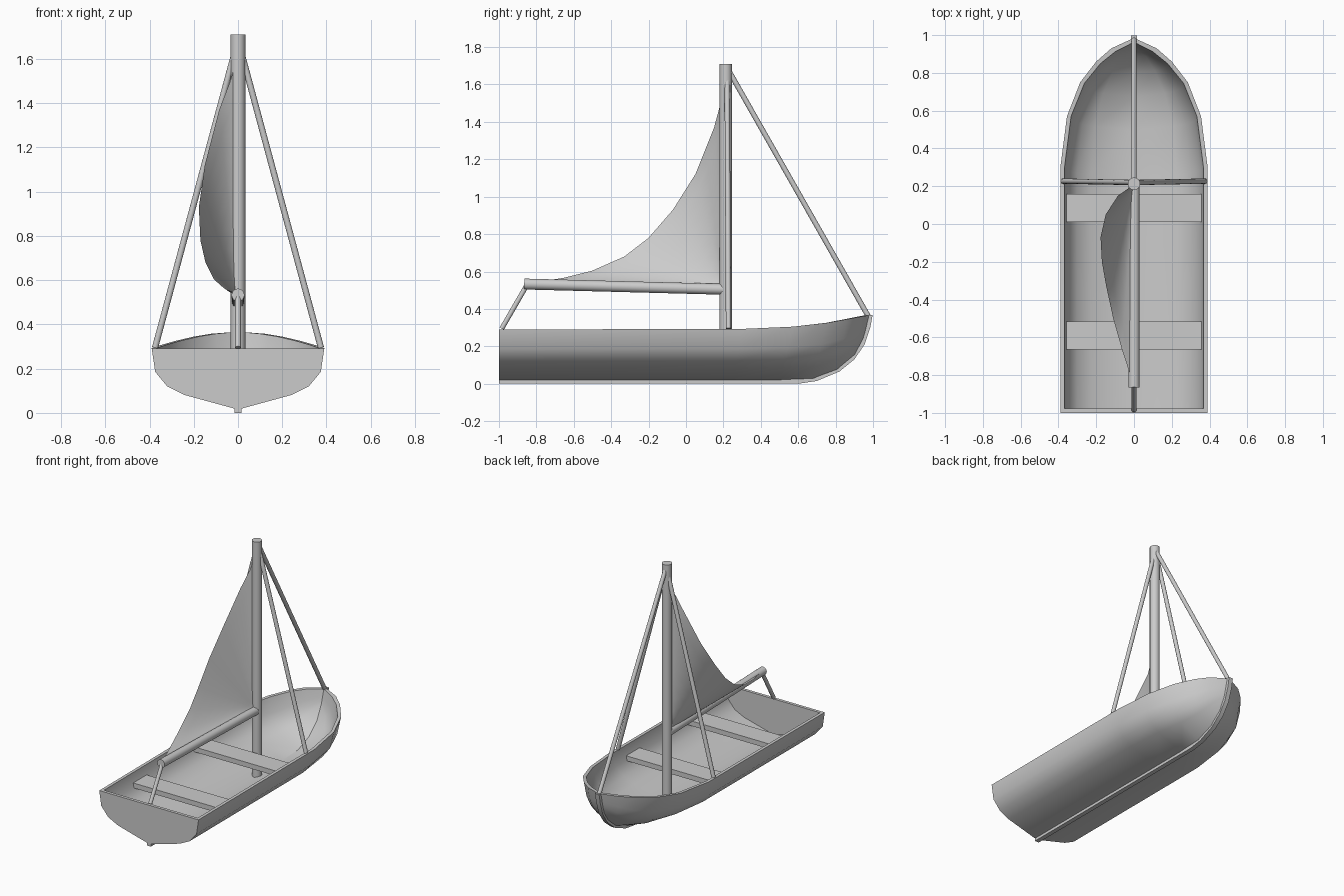
import bpy, bmesh, math
from mathutils import Vector

cube = bpy.data.objects.get("Cube")
if cube:
    bpy.data.objects.remove(cube, do_unlink=True)

grey = bpy.data.materials.new("plain grey")
grey.use_nodes = True
GREY = (0.6, 0.6, 0.6, 1)
grey.diffuse_color = GREY
grey.node_tree.nodes["Principled BSDF"].inputs["Base Color"].default_value = GREY


def finish(name, bm, angle=40, recalc=True):
    bmesh.ops.remove_doubles(bm, verts=bm.verts, dist=0.0005)
    if recalc:
        bmesh.ops.recalc_face_normals(bm, faces=bm.faces)
    mesh = bpy.data.meshes.new(name)
    bm.to_mesh(mesh)
    bm.free()
    mesh.materials.append(grey)
    obj = bpy.data.objects.new(name, mesh)
    bpy.context.collection.objects.link(obj)
    bpy.ops.object.select_all(action='DESELECT')
    obj.select_set(True)
    bpy.context.view_layer.objects.active = obj
    bpy.ops.object.shade_smooth_by_angle(angle=math.radians(angle))
    return obj


def rod(name, start, end, radius, sides=16):
    a, b = Vector(start), Vector(end)
    bm = bmesh.new()
    bmesh.ops.create_cone(bm, cap_ends=True, segments=sides, radius1=radius,
                          radius2=radius, depth=(b - a).length)
    turn = (b - a).to_track_quat('Z', 'Y')
    bmesh.ops.rotate(bm, verts=bm.verts, matrix=turn.to_matrix())
    bmesh.ops.translate(bm, verts=bm.verts, vec=(a + b) / 2)
    return finish(name, bm)


# Hull: half section (width and height fractions) lofted along stations of
# half width, rim y, rim z, keel y, keel z
SECTION = [(0, 0), (0.62, 0.24), (0.82, 0.38), (0.96, 0.62), (1, 1)]
STATIONS = [(0.39, -1, 0.29, -1, 0.015), (0.39, 0.3, 0.293, 0.25, 0.015),
            (0.355, 0.57, 0.305, 0.5, 0.015), (0.285, 0.75, 0.325, 0.68, 0.022),
            (0.2, 0.86, 0.345, 0.81, 0.07), (0.12, 0.93, 0.358, 0.9, 0.145),
            (0, 0.985, 0.367, 0.95, 0.22)]
WALL = 0.022


def hull_rings(bm, wall):
    rings = []
    for i, (w, ys, zs, yk, zk) in enumerate(STATIONS):
        w = max(w - wall, 0)
        shift = wall if i == 0 else -wall * max(0, i - 2) / 4
        zk += wall
        half = [(w * u, ys * v + yk * (1 - v) + shift, zk + (zs - zk) * v)
                for u, v in SECTION]
        pts = [(-x, y, z) for x, y, z in half[:0:-1]] + half
        rings.append([bm.verts.new(p) for p in pts])
    for r, s in zip(rings, rings[1:]):
        for k in range(len(r) - 1):
            bm.faces.new((r[k], r[k + 1], s[k + 1], s[k]))
    bm.faces.new(rings[0])
    return rings


bm = bmesh.new()
outer, inner = hull_rings(bm, 0), hull_rings(bm, WALL)
for k in (0, -1):
    for i in range(len(outer) - 1):
        bm.faces.new((outer[i][k], outer[i + 1][k], inner[i + 1][k], inner[i][k]))
bm.faces.new((outer[0][0], outer[0][-1], inner[0][-1], inner[0][0]))
finish("hull", bm, 35)

# Keel and stem strip
LOW = [(-1, 0), (0.6, 0), (0.7, 0.015), (0.82, 0.065), (0.9, 0.13),
       (0.955, 0.21), (0.985, 0.3), (0.998, 0.368)]
HIGH = [(-1, 0.03), (0.58, 0.03), (0.68, 0.042), (0.8, 0.088), (0.88, 0.15),
        (0.93, 0.22), (0.96, 0.3), (0.97, 0.368)]
bm = bmesh.new()
rows = [[bm.verts.new((x, y, z)) for x, (y, z) in
         ((-0.016, lo), (0.016, lo), (0.016, hi), (-0.016, hi))]
        for lo, hi in zip(LOW, HIGH)]
for r, s in zip(rows, rows[1:]):
    for k in range(4):
        bm.faces.new((r[k], r[k - 1], s[k - 1], s[k]))
bm.faces.new(rows[0])
bm.faces.new(rows[-1])
finish("keel", bm)

# Bench seats, a little narrower below
for name, y in (("front_seat", 0.085), ("rear_seat", -0.59)):
    bm = bmesh.new()
    bmesh.ops.create_cube(bm, size=1)
    for v in bm.verts:
        width = 0.72 if v.co.z > 0 else 0.7
        v.co = (v.co.x * width, v.co.y * 0.15 + y, v.co.z * 0.035 + 0.207)
    finish(name, bm)

# Spars and rigging
rod("mast", (0, 0.213, 0.03), (0, 0.213, 1.71), 0.033, 24)
rod("boom", (0, 0.2, 0.505), (0, -0.865, 0.533), 0.029, 24)
rod("forestay", (0, 0.225, 1.68), (0, 0.975, 0.36), 0.014)
rod("mainsheet", (0, -0.855, 0.52), (0, -0.985, 0.295), 0.013)
for name, side in (("left_shroud", 1), ("right_shroud", -1)):
    rod(name, (side * 0.015, 0.22, 1.63), (side * 0.375, 0.227, 0.295), 0.014)

# Sail: fan from the tack corner out to the curved, bellied trailing edge
LEECH = [(0, 0.2, 1.62), (-0.035, 0.185, 1.5), (-0.085, 0.15, 1.37),
         (-0.15, 0.05, 1.12), (-0.177, -0.07, 0.93), (-0.17, -0.2, 0.78),
         (-0.147, -0.33, 0.68), (-0.11, -0.5, 0.605), (-0.065, -0.66, 0.565),
         (-0.01, -0.83, 0.54)]
STEPS = 8
bm = bmesh.new()
tack = Vector((0, 0.2, 0.52))
fan = [[bm.verts.new(tack.lerp(Vector(p), s / STEPS)) for s in range(STEPS + 1)]
       for p in LEECH]
for r, s in zip(fan, fan[1:]):
    for k in range(STEPS):
        bm.faces.new((r[k], r[k + 1], s[k + 1], s[k]))
finish("sail", bm, 60)
